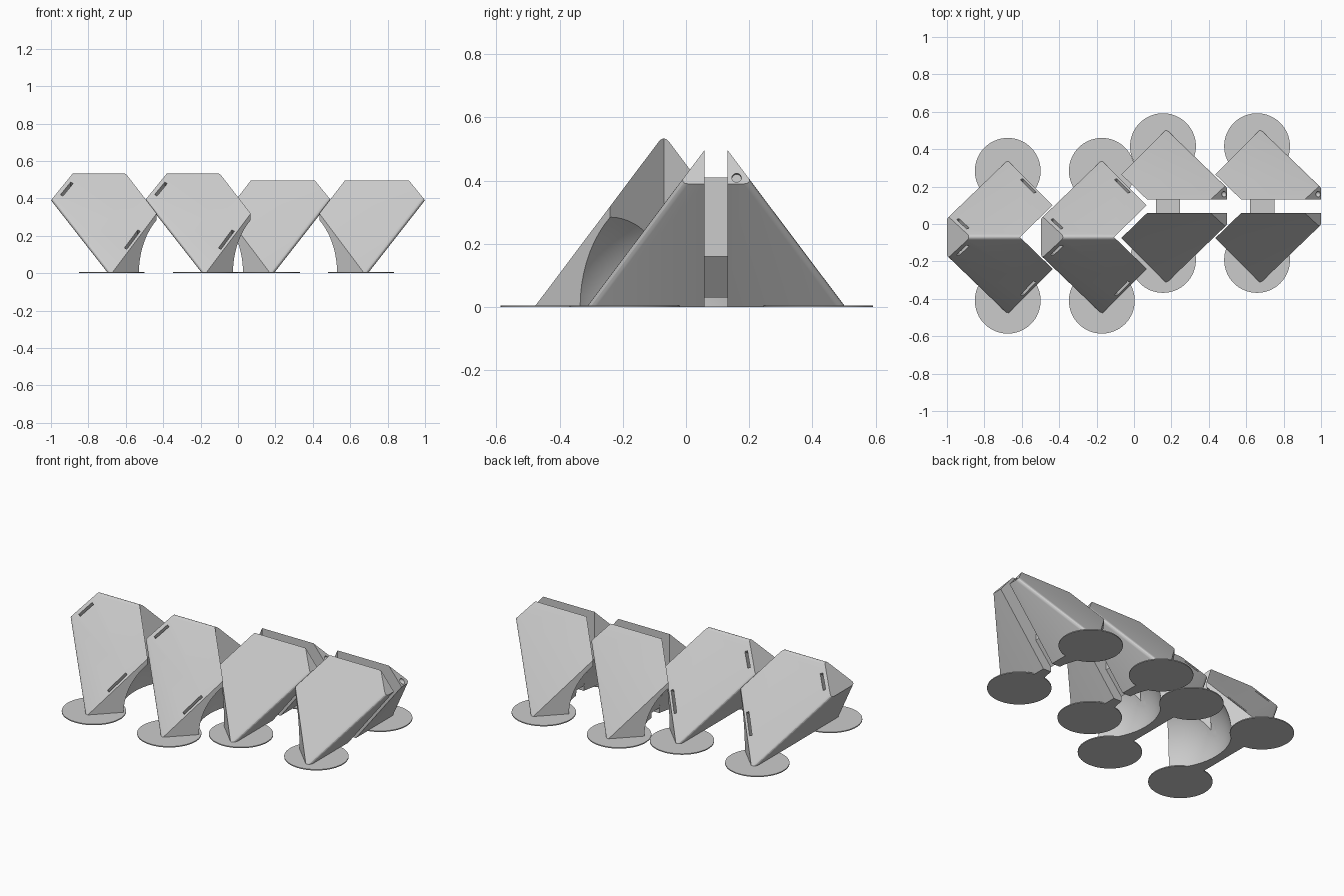
import bpy, bmesh, math
from mathutils import Vector, Matrix

cube = bpy.data.objects.get("Cube")
if cube:
    bpy.data.objects.remove(cube)

GREY = (0.6, 0.6, 0.6, 1)
mat = bpy.data.materials.new("light grey plastic")
mat.use_nodes = True
mat.diffuse_color = GREY
mat.node_tree.nodes["Principled BSDF"].inputs["Base Color"].default_value = GREY

APEX, SLOPE = 0.545, 1.33          # roof: z = APEX - SLOPE * |y|
SLOT = 0.037                       # half width of the strap slot


def make(name, bm):
    bmesh.ops.recalc_face_normals(bm, faces=bm.faces)
    mesh = bpy.data.meshes.new(name)
    bm.to_mesh(mesh)
    bm.free()
    mesh.materials.append(mat)
    ob = bpy.data.objects.new(name, mesh)
    bpy.context.collection.objects.link(ob)
    return ob


def trim(bm, point, normal):
    """Cut away everything beyond a plane and close the cut."""
    geom = bm.verts[:] + bm.edges[:] + bm.faces[:]
    cut = bmesh.ops.bisect_plane(bm, geom=geom, plane_co=point, plane_no=normal,
                                 clear_outer=True, dist=1e-6)
    edges = [e for e in cut["geom_cut"] if isinstance(e, bmesh.types.BMEdge)]
    bmesh.ops.edgeloop_fill(bm, edges=edges)
    bmesh.ops.recalc_face_normals(bm, faces=bm.faces)


def box(name, size, matrix):
    bm = bmesh.new()
    bmesh.ops.create_cube(bm, size=1)
    bm.transform(matrix @ Matrix.Diagonal((*size, 1)))
    return make(name, bm)


def rod(name, radius, length, start, axis, sides=32):
    bm = bmesh.new()
    bmesh.ops.create_cone(bm, cap_ends=True, segments=sides, radius1=radius,
                          radius2=radius, depth=length)
    turn = Vector(axis).to_track_quat("Z", "Y").to_matrix().to_4x4()
    middle = Vector(start) + Vector(axis).normalized() * length / 2
    bm.transform(Matrix.Translation(middle) @ turn)
    return make(name, bm)


def prism(name, profile, axis, depth):
    """Extrude a closed profile along y or z."""
    bm = bmesh.new()
    if axis == "y":
        verts = [bm.verts.new((a, -depth / 2, b)) for a, b in profile]
    else:
        verts = [bm.verts.new((a, b, -depth / 2)) for a, b in profile]
    face = bm.faces.new(verts)
    out = bmesh.ops.extrude_face_region(bm, geom=[face])["geom"]
    step = (0, depth, 0) if axis == "y" else (0, 0, depth)
    bmesh.ops.translate(bm, vec=step, verts=[v for v in out if isinstance(v, bmesh.types.BMVert)])
    return make(name, bm)


def carve(ob, cutters):
    bpy.context.view_layer.objects.active = ob
    for c in cutters:
        c.hide_render = True
        mod = ob.modifiers.new("cut", "BOOLEAN")
        mod.operation, mod.solver, mod.object = "DIFFERENCE", "EXACT", c
        bpy.ops.object.modifier_apply(modifier=mod.name)
        bpy.data.objects.remove(c)


def smooth(ob):
    bpy.ops.object.select_all(action="DESELECT")
    ob.select_set(True)
    bpy.context.view_layer.objects.active = ob
    bpy.ops.object.shade_smooth_by_angle(angle=math.radians(25))


def corner_block(name):
    """Two roofs and an overhanging end, rounded, with a notch and round hollow."""
    bm = bmesh.new()
    bmesh.ops.create_cube(bm, size=3)
    end_normal = Vector((-1, 0, -0.782)).normalized()
    roofs = [Vector((0, s * SLOPE, 1)).normalized() for s in (-1, 1)]
    for n in roofs:
        trim(bm, (0, 0, APEX), n)
    trim(bm, (-0.02, 0, 0), end_normal)
    main = roofs + [end_normal]
    rounded = [e for e in bm.edges
               if all(any(f.normal.dot(n) > 0.999 for n in main) for f in e.link_faces)]
    bmesh.ops.bevel(bm, geom=rounded, offset=0.025, segments=5, profile=0.5, affect="EDGES")
    bmesh.ops.recalc_face_normals(bm, faces=bm.faces)
    # outer chamfer, foot and vertical inner sides
    trim(bm, (-0.325, 0, 0.39), (-0.135, 0, 0.11))
    trim(bm, (0, 0, 0), (0, 0, -1))
    for s in (-1, 1):
        trim(bm, (0.41, 0, 0), (1, s, 0))
    ob = make(name, bm)
    notch = prism("notch_cutter", [(0.065, 0), (0.95, -0.86), (0.95, 0.86)], "z", 2)
    bm = bmesh.new()
    bmesh.ops.create_uvsphere(bm, u_segments=64, v_segments=32, radius=0.368)
    bm.transform(Matrix.Translation((0.4, 0, 0)))
    carve(ob, [notch, make("hollow_cutter", bm)])
    return ob


def roof_slot(side, x, z, direction, length):
    """Thin rounded slot sunk square into one roof."""
    n = Vector((0, side * SLOPE, 1)).normalized()
    dx, dz = direction
    d = Vector((dx, -side * dz / SLOPE, dz)).normalized()
    m = Matrix((d, n.cross(d), n)).transposed().to_4x4()
    m.translation = (x, side * (APEX - z) / SLOPE, z)
    return box("slot_cutter", (length, 0.016, 0.08), m)


# Whole bracket: screw hole through the chamfer and nut slots in both roofs
whole = corner_block("bracket_1")
cutters = [rod("hole_cutter", 0.033, 0.55, (-0.326, 0, 0.466), (0.775, 0, -0.63))]
for s in (-1, 1):
    cutters.append(roof_slot(s, 0.11, 0.18, (0.23, 0.31), 0.14))
    cutters.append(roof_slot(s, -0.24, 0.45, (0.11, 0.135), 0.1))
carve(whole, cutters)

# Strap bracket: slot down the middle, small screw holes beside it
split = corner_block("strap_bracket_1")
cutters = [box("strap_cutter", (2, 2 * SLOT, 2), Matrix())]
for s in (-1, 1):
    cutters.append(rod("pin_cutter", 0.015, 0.07, (-0.34, s * 0.065, 0.412), (1, 0, -0.1), 20))
carve(split, cutters)
core = prism("strap_core_1", [(0.055, 0.41), (-0.075, 0.41), (-0.075, 0.16),
                              (0.033, 0.03), (0.055, 0.13)], "y", 2 * SLOT)

# The strap version faces the other way
for ob in (split, core):
    ob.data.transform(Matrix.Scale(-1, 4, (1, 0, 0)))
    ob.data.flip_normals()
for ob in (whole, split):
    smooth(ob)


def place(ob, xs, y):
    for i, x in enumerate(xs):
        part = ob
        if i:
            part = ob.copy()
            part.name = ob.name[:-1] + str(i + 1)
            bpy.context.collection.objects.link(part)
        part.location = (x, y, 0)


left, right = (-0.675, -0.172), (0.675, 0.172)
place(whole, left, -0.07)
place(split, right, 0.095)
place(core, right, 0.095)

# Thin round pads under every foot
for xs, shift, ys in ((left, 0, (0.284, -0.41)), (right, -0.017, (0.416, -0.192))):
    for x in xs:
        for y in ys:
            smooth(rod("foot_pad", 0.176, 0.006, (x + shift, y, 0), (0, 0, 1), 64))
